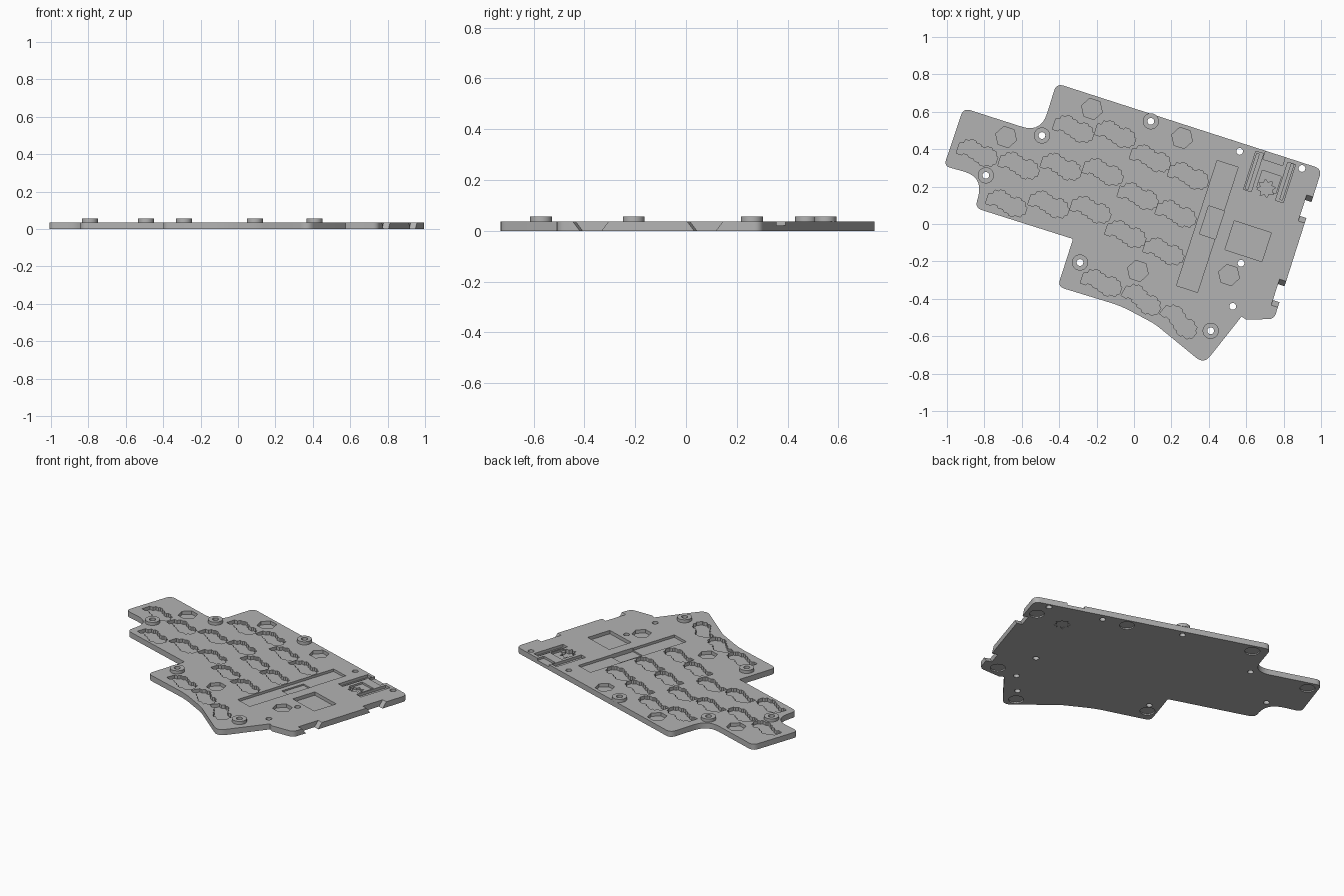
import bpy, bmesh, math
from mathutils import Vector

cube = bpy.data.objects.get("Cube")
if cube:
    bpy.data.objects.remove(cube, do_unlink=True)

TILT = math.radians(-18)      # the whole layout is turned by this angle
TOP, BOSS_TOP = 0.036, 0.056

grey = bpy.data.materials.new("plate grey")
grey.use_nodes = True
grey.diffuse_color = (0.45, 0.45, 0.45, 1)
grey.node_tree.nodes["Principled BSDF"].inputs["Base Color"].default_value = (0.45, 0.45, 0.45, 1)


def add_prism(bm, pts, z0, z1, top_pts=None):
    """Closed prism over a 2D outline, optionally with a different top outline."""
    low = [bm.verts.new((x, y, z0)) for x, y in pts]
    high = [bm.verts.new((x, y, z1)) for x, y in (top_pts or pts)]
    n = len(low)
    faces = [bm.faces.new(low), bm.faces.new(high)]
    for i in range(n):
        j = (i + 1) % n
        faces.append(bm.faces.new((low[i], low[j], high[j], high[i])))
    bmesh.ops.recalc_face_normals(bm, faces=faces)


def make_object(name, bm):
    mesh = bpy.data.meshes.new(name)
    bm.to_mesh(mesh)
    bm.free()
    mesh.materials.append(grey)
    ob = bpy.data.objects.new(name, mesh)
    bpy.context.collection.objects.link(ob)
    return ob


def place(pts, c, angle=TILT):
    ca, sa = math.cos(angle), math.sin(angle)
    return [(c[0] + x * ca - y * sa, c[1] + x * sa + y * ca) for x, y in pts]


def rect(c, w, h, angle=TILT):
    return place([(-w/2, -h/2), (w/2, -h/2), (w/2, h/2), (-w/2, h/2)], c, angle)


def ngon(c, r, n, angle=TILT):
    return place([(r * math.cos(2*math.pi*i/n), r * math.sin(2*math.pi*i/n)) for i in range(n)], c, angle)


def fillet(corners, steps=7):
    """Round each corner (x, y, tangent length)."""
    out = []
    for i, (x, y, t) in enumerate(corners):
        p = Vector((x, y))
        if t == 0:
            out.append((x, y))
            continue
        a = p + (Vector(corners[i-1][:2]) - p).normalized() * t
        b = p + (Vector(corners[(i+1) % len(corners)][:2]) - p).normalized() * t
        for k in range(steps + 1):
            s = k / steps
            q = a * (1-s)**2 + p * 2*s*(1-s) + b * s*s
            out.append((q.x, q.y))
    return out


# Plate body
outline = [(-0.415, 0.752, .042), (1.005, 0.294, .042), (0.749, -0.508, .03),
           (0.60, -0.511, 0), (0.575, -0.495, 0), (0.374, -0.749, .055),
           (0.112, -0.535, .03), (-0.07, -0.438, .06), (-0.408, -0.335, .038),
           (-0.326, -0.08, .008), (-0.85, 0.086, .038), (-0.802, 0.251, .115),
           (-1.016, 0.31, .035), (-0.912, 0.62, .04), (-0.497, 0.487, .11)]
bm = bmesh.new()
add_prism(bm, fillet(outline), 0, TOP)
plate = make_object("base_plate", bm)


def cut(shapes):
    """Subtract a list of (outline, z0, z1, top outline) prisms from the plate."""
    bm = bmesh.new()
    for s in shapes:
        add_prism(bm, *s)
    cutter = make_object("cutter", bm)
    cutter.hide_render = True
    mod = plate.modifiers.new("cut", 'BOOLEAN')
    mod.operation, mod.solver, mod.object = 'DIFFERENCE', 'EXACT', cutter
    mod.use_self = True
    bpy.context.view_layer.objects.active = plate
    bpy.ops.object.modifier_apply(modifier=mod.name)
    bpy.data.objects.remove(cutter, do_unlink=True)


def pocket(pts, depth):
    return (pts, TOP - depth, TOP + 0.03)


# Stepped switch socket pockets, in columns then the turned thumb row
half = [(-21, -7), (-21, 4), (-17, 5), (-16, 9), (-12, 9), (-11, 11), (-6, 11), (-5, 9),
        (0, 9), (1, 7), (6, 7), (7, 9), (12, 9), (13, 7), (17, 7), (18, 3), (20.5, 2),
        (20.5, -5), (18, -6), (17, -9), (11, -9), (10, -11), (5, -11), (4, -9), (-1, -9),
        (-2, -7), (-8, -7), (-9, -5), (-14, -5), (-15, -7)]
socket = [(x / 190, y / 190) for x, y in half]
columns = [(-0.834, 0.38, 1), (-0.612, 0.312, 2), (-0.32, 0.508, 3),
           (-0.096, 0.48, 3), (0.091, 0.35, 3), (0.294, 0.257, 3)]
sockets = []
for x, y, count in columns:
    for k in range(count):
        sockets.append(pocket(place(socket, (x - 0.066*k, y - 0.202*k)), 0.022))
for x, y, deg in [(-0.171, -0.315, -18), (0.045, -0.405, -30), (0.245, -0.522, -40)]:
    sockets.append(pocket(place(socket, (x, y), math.radians(deg)), 0.022))
cut(sockets)

# Hexagonal pockets, controller and battery pockets
bays = [pocket(ngon(c, 0.058, 6), 0.022) for c in
        [(-0.684, 0.465), (-0.225, 0.615), (0.257, 0.46), (0.021, -0.251), (0.508, -0.273)]]
bays.append(pocket(rect((0.392, -0.013), 0.118, 0.703), 0.016))
bays.append(pocket(rect((0.61, -0.092), 0.208, 0.162), 0.022))
cut(bays)
cut([pocket(rect((0.417, 0.008), 0.089, 0.158), 0.025)])

# Connector recess: two slots, an edge notch and a star-shaped bay
cut([pocket(rect((0.639, 0.281), 0.043, 0.214), 0.018),
     pocket(rect((0.81, 0.222), 0.043, 0.214), 0.018),
     pocket(rect((0.755, 0.37), 0.11, 0.085), 0.014),
     pocket(rect((0.722, 0.225), 0.107, 0.096), 0.012)])
star = [(r * math.cos(math.pi*i/8), r * math.sin(math.pi*i/8))
        for i in range(16) for r in [0.05 if i % 2 else 0.032]]
cut([pocket(rect((0.632, 0.28), 0.014, 0.2), 0.028),
     pocket(rect((0.817, 0.225), 0.014, 0.2), 0.028),
     pocket(place(star, (0.707, 0.19)), 0.025),
     (place(star, (0.707, 0.19)), -0.02, 0.005)])

# Sloped finger notches on the right edge
notches = []
for c in [(0.925, 0.078), (0.780, -0.372)]:
    notches.append((rect(c, 0.05, 0.088), -0.001, TOP + 0.001, rect(c, 0.05, 0.148)))
cut(notches)

# Screw holes and round foot recesses underneath
bosses = [(-0.792, 0.26), (-0.492, 0.473), (0.09, 0.549), (-0.289, -0.206), (0.41, -0.571)]
pins = [(0.565, 0.388), (0.898, 0.297), (0.572, -0.21), (0.528, -0.44)]
cut([(ngon(c, 0.018, 24), -0.02, 0.08) for c in bosses + pins])
feet = [(0.90, 0.19), (0.41, 0.425), (0.67, -0.44), (0.35, -0.655),
        (-0.325, -0.265), (-0.345, 0.665), (-0.87, 0.54)]
cut([(ngon(c, 0.044, 32), -0.02, 0.008) for c in feet])

# Raised screw bosses
for i, c in enumerate(bosses):
    bm = bmesh.new()
    rings = [[bm.verts.new((x, y, z)) for x, y in ngon(c, r, 32)]
             for r, z in [(0.018, TOP - 0.001), (0.043, TOP - 0.001),
                          (0.043, BOSS_TOP), (0.018, BOSS_TOP)]]
    for k in range(4):
        a, b = rings[k], rings[(k + 1) % 4]
        for j in range(32):
            bm.faces.new((a[j], a[(j+1) % 32], b[(j+1) % 32], b[j]))
    bmesh.ops.recalc_face_normals(bm, faces=bm.faces)
    make_object(f"screw_boss_{i + 1}", bm)

# Smooth the rounded walls, keep the edges sharp
for ob in bpy.context.collection.objects:
    if ob.type == 'MESH' and (ob == plate or ob.name.startswith("screw_boss")):
        bpy.ops.object.select_all(action='DESELECT')
        ob.select_set(True)
        bpy.context.view_layer.objects.active = ob
        bpy.ops.object.shade_smooth_by_angle(angle=math.radians(25))
